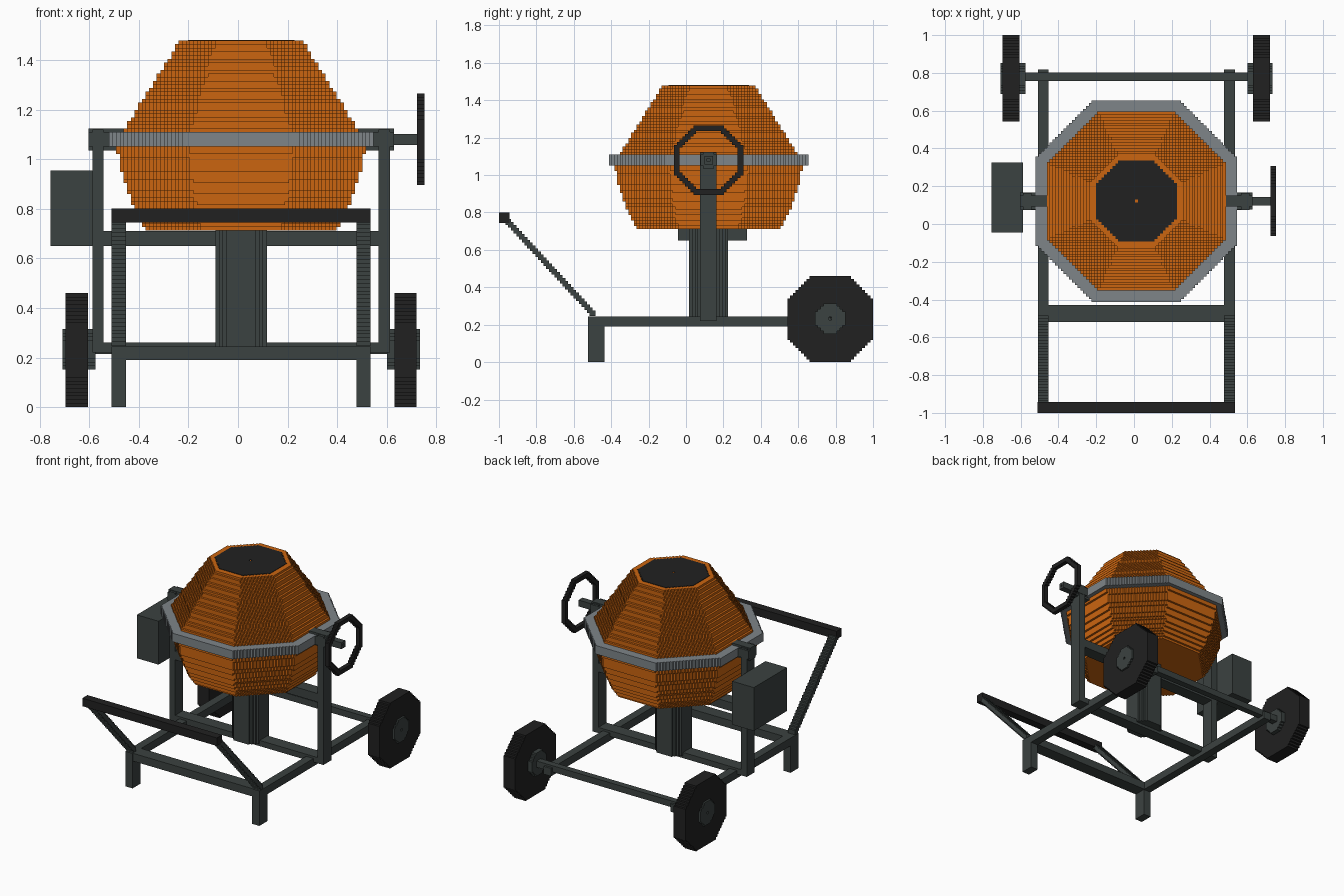
import bpy, bmesh
from itertools import product
from mathutils import Vector

cube = bpy.data.objects.get("Cube")
if cube:
    bpy.data.objects.remove(cube, do_unlink=True)

STEP = 2 / 135            # size of one stair step
CX, CY = 0.0125, 0.121    # drum axis
SHAFT_Z = 1.08


def material(name, rgb):
    m = bpy.data.materials.new(name)
    m.use_nodes = True
    m.diffuse_color = (*rgb, 1)
    m.node_tree.nodes["Principled BSDF"].inputs["Base Color"].default_value = (*rgb, 1)
    return m


ORANGE = material("drum orange", (0.60, 0.13, 0.005))
STEEL = material("band grey", (0.21, 0.235, 0.25))
FRAME = material("frame dark green grey", (0.044, 0.054, 0.052))
BLACK = material("rubber black", (0.015, 0.015, 0.015))


def finish(name, bm, mat):
    mesh = bpy.data.meshes.new(name)
    bm.to_mesh(mesh)
    bm.free()
    mesh.materials.append(mat)
    ob = bpy.data.objects.new(name, mesh)
    bpy.context.collection.objects.link(ob)
    return ob


def add_box(bm, x, y, z):
    made = bmesh.ops.create_cube(bm, size=1)["verts"]
    for v in made:
        v.co = [lo + (c + 0.5) * (hi - lo) for c, (lo, hi) in zip(v.co, (x, y, z))]


def box(name, x, y, z, mat=FRAME):
    bm = bmesh.new()
    add_box(bm, x, y, z)
    return finish(name, bm, mat)


def mirrored(x):
    """Same x range on the other side of the drum axis."""
    return (2 * CX - x[1], 2 * CX - x[0])


def stepped(name, axis, centre, span, radius, mat, layers=1, hole=0):
    """Octagonal solid built of small cells; radius may vary along the axis."""
    rad = radius if callable(radius) else (lambda w: radius)
    lo, hi = span
    dw = (hi - lo) / layers
    mids = [lo + (k + 0.5) * dw for k in range(layers)]
    n = round(2 * max(rad(w) for w in mids) / STEP)
    cells = set()
    for k, i, j in product(range(layers), range(n), range(n)):
        u, v = abs(i + 0.5 - n / 2) * STEP, abs(j + 0.5 - n / 2) * STEP
        d = max(u, v, (u + v) / 2 ** 0.5)
        if hole < d <= rad(mids[k]):
            cells.add((i, j, k))

    bm = bmesh.new()
    corners = {}

    def corner(p):
        if p not in corners:
            u = centre[0] + (p[0] - n / 2) * STEP
            v = centre[1] + (p[1] - n / 2) * STEP
            w = lo + p[2] * dw
            corners[p] = bm.verts.new((u, v, w) if axis == "z" else (w, u, v))
        return corners[p]

    # Only the exposed sides of cells become faces
    for cell in cells:
        for a, side in product(range(3), (0, 1)):
            near = list(cell)
            near[a] += 2 * side - 1
            if tuple(near) in cells:
                continue
            b, c = (a + 1) % 3, (a + 2) % 3
            quad = []
            for s, t in ((0, 0), (1, 0), (1, 1), (0, 1)):
                p = list(cell)
                p[a] += side
                p[b] += s
                p[c] += t
                quad.append(corner(tuple(p)))
            bm.faces.new(quad if side else quad[::-1])
    return finish(name, bm, mat)


# Drum with bulging bowl and tapering mouth
PROFILE = [(0.70, 0.375), (0.77, 0.418), (0.87, 0.458), (0.95, 0.482), (1.05, 0.503),
           (1.10, 0.485), (1.48, 0.245)]


def drum_radius(z):
    for (z0, r0), (z1, r1) in zip(PROFILE, PROFILE[1:]):
        if z <= z1:
            return r0 + (r1 - r0) * (z - z0) / (z1 - z0)
    return PROFILE[-1][1]


stepped("drum", "z", (CX, CY), (0.712, 1.478), drum_radius, ORANGE, layers=52)
stepped("drum_opening", "z", (CX, CY), (1.478, 1.481), 0.217, BLACK)
stepped("drum_band", "z", (CX, CY), (1.05, 1.11), 0.537, STEEL, hole=0.45)

# Pedestal and cradle
stepped("pedestal", "z", (CX, CY), (0.24, 0.715), 0.105, FRAME)
box("cradle_beam", (-0.56, 0.585), (0.075, 0.163), (0.65, 0.71))
box("base_beam", (-0.587, 0.612), (0.075, 0.163), (0.22, 0.26))

# Tilt shaft, motor housing and hand wheel
stepped("tilt_shaft", "x", (CY, SHAFT_Z), (-0.603, 0.628), 0.044, FRAME)
box("motor_housing", (-0.755, -0.587), (-0.044, 0.325), (0.65, 0.955)).location.x = 0
stepped("hand_wheel_axle", "x", (CY, SHAFT_Z), (0.6, 0.735), 0.022, FRAME)
stepped("hand_wheel", "x", (CY, SHAFT_Z), (0.722, 0.752), 0.184, BLACK, hole=0.152)

# Parts that repeat on both sides
RAIL, POST, WHEEL, HUB = (0.477, 0.534), (0.567, 0.612), (0.63, 0.72), (0.60, 0.733)
for side, flip in (("left", lambda x: x), ("right", mirrored)):
    box(side + "_post", flip(POST), (0.075, 0.163), (0.22, 1.12))
    box(side + "_rail", flip(RAIL), (-0.525, 0.817), (0.19, 0.245))
    box(side + "_leg", flip(RAIL), (-0.525, -0.435), (0, 0.245))
    stepped(side + "_wheel", "x", (0.771, 0.23), flip(WHEEL), 0.231, BLACK)
    stepped(side + "_hub", "x", (0.771, 0.233), flip(HUB), 0.08, FRAME)

    # Stair-stepped handle arm
    bm = bmesh.new()
    start, end, count = Vector((-0.50, 0.262)), Vector((-0.965, 0.765)), 33
    for i in range(count):
        y, z = start.lerp(end, i / (count - 1))
        add_box(bm, flip(RAIL), (y - STEP, y + STEP), (z - STEP, z + STEP))
    finish(side + "_handle_arm", bm, FRAME)

box("front_crossbar", (-0.507, 0.532), (-0.52, -0.43), (0.19, 0.245))
stepped("wheel_axle", "x", (0.78, 0.237), (-0.62, 0.645), 0.023, FRAME)
box("handle_bar", (-0.51, 0.535), (-1.0, -0.943), (0.744, 0.80), BLACK)
